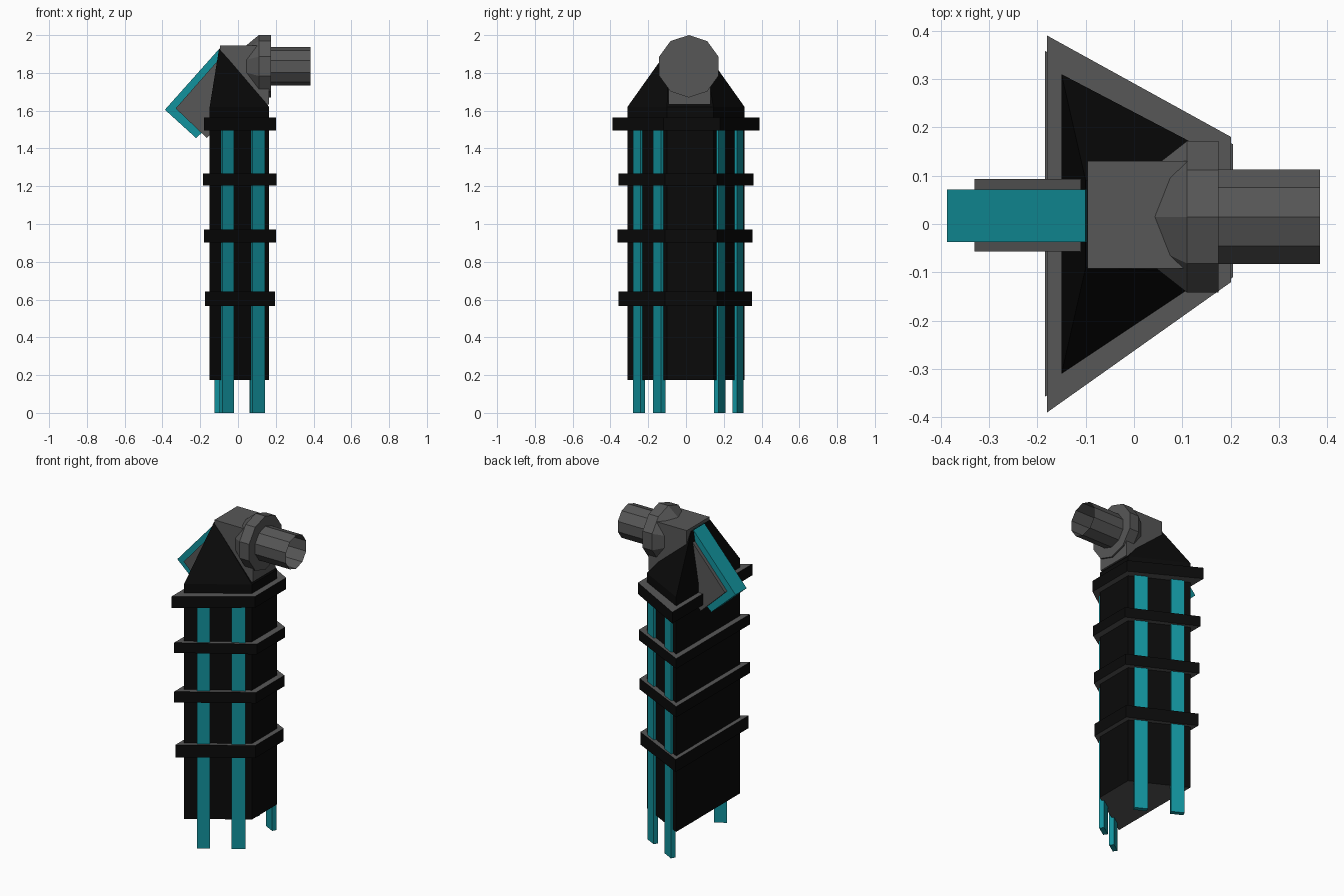
import bpy, bmesh, math
from mathutils import Vector

if "Cube" in bpy.data.objects:
    bpy.data.objects.remove(bpy.data.objects["Cube"])


def material(name, rgb):
    m = bpy.data.materials.new(name)
    m.diffuse_color = (*rgb, 1)
    m.use_nodes = True
    m.node_tree.nodes["Principled BSDF"].inputs["Base Color"].default_value = m.diffuse_color
    return m


BLACK = material("black", (0.003, 0.003, 0.003))
GREY = material("dark grey", (0.095, 0.095, 0.095))
TEAL = material("teal", (0.006, 0.29, 0.34))


def make(name, verts, faces, mats):
    me = bpy.data.meshes.new(name)
    me.from_pydata([tuple(v) for v in verts], [], faces)
    bm = bmesh.new()
    bm.from_mesh(me)
    bmesh.ops.recalc_face_normals(bm, faces=bm.faces)
    bm.to_mesh(me)
    bm.free()
    for m in mats:
        me.materials.append(m)
    ob = bpy.data.objects.new(name, me)
    bpy.context.collection.objects.link(ob)
    return ob


def prism(name, outline, low, high, mats, axis="z"):
    """Extrude a 2D outline along z (xy outline) or along y (xz outline)."""
    n = len(outline)
    verts = [(a, b, h) if axis == "z" else (a, h, b) for h in (low, high) for a, b in outline]
    faces = [list(range(n))[::-1], list(range(n, 2 * n))]
    faces += [(i, (i + 1) % n, n + (i + 1) % n, n + i) for i in range(n)]
    ob = make(name, verts, faces, mats)
    if len(mats) > 1:  # flat horizontal faces take the second colour
        for p in ob.data.polygons:
            p.material_index = 1 if abs(p.normal.z) > 0.9 else 0
    return ob


def lathe_x(name, profile, centre, sides, mat, caps):
    """Revolve (x, radius) points around an axis parallel to x."""
    verts, faces = [], []
    for x, r in profile:
        for i in range(sides):
            a = math.pi / 2 + math.tau * i / sides
            verts.append((x, centre[0] + r * math.cos(a), centre[1] + r * math.sin(a)))
    for k in range(len(profile) - 1):
        for i in range(sides):
            j = (i + 1) % sides
            faces.append((k * sides + i, k * sides + j, (k + 1) * sides + j, (k + 1) * sides + i))
    if caps:
        faces.append(list(range(sides)))
        faces.append(list(range(len(verts) - sides, len(verts))))
    return make(name, verts, faces, [mat])


# Trapezoid magazine-like body
body = [(-0.15, -0.31), (0.165, -0.10), (0.165, 0.145), (-0.15, 0.31)]
prism("body", body, 0.175, 1.62, [BLACK, GREY])

# Sloped roof rising to a short ridge at the back
make("roof", [(x, y, 1.62) for x, y in body] + [(-0.10, -0.09, 1.93), (-0.10, 0.09, 1.93)],
     [(0, 3, 2, 1), (0, 1, 4), (1, 2, 5, 4), (2, 3, 5), (3, 0, 4, 5)], [BLACK])

# Bands: bottom, top, back x, front x, back half width, front y low and high
bands = [
    (0.565, 0.642, -0.175, 0.195, -0.357, 0.350, -0.11, 0.165),
    (0.903, 0.970, -0.180, 0.200, -0.363, 0.353, -0.11, 0.165),
    (1.205, 1.268, -0.184, 0.205, -0.357, 0.358, -0.11, 0.165),
    (1.495, 1.565, -0.180, 0.201, -0.390, 0.390, -0.12, 0.180),
]
for i, (z0, z1, xb, xf, yb0, yb1, yf0, yf1) in enumerate(bands):
    prism(f"band_{i + 1}", [(xb, yb0), (xf, yf0), (xf, yf1), (xb, yb1)], z0, z1, [BLACK, GREY])

# Teal legs lying half sunk along the two slanted sides
for side, (a, b) in {"near": (body[0], body[1]), "far": (body[3], body[2])}.items():
    a, b = Vector(a), Vector(b)
    d = (b - a).normalized()
    n = Vector((-d.y, d.x)) * 0.014
    spans = ((-0.09, -0.03), (0.07, 0.135)) if side == "near" else ((-0.118, -0.05), (0.068, 0.135))
    for k, (x0, x1) in enumerate(spans):
        p, q = (a + (b - a) * ((x + 0.15) / 0.315) for x in (x0, x1))
        prism(f"{side}_leg_{k + 1}", [p - n, q - n, q + n, p + n], 0, 1.53, [TEAL])

# Grey head block on the roof
prism("head_block", [(-0.096, 1.945), (0.11, 1.945), (0.165, 1.80), (0.165, 1.632), (-0.06, 1.632), (-0.096, 1.75)],
      -0.092, 0.13, [GREY], "y")

# Ten-sided flange and open pipe
axis = (0.015, 1.835)
lathe_x("flange", [(-0.02, 0.058), (0.11, 0.165), (0.175, 0.165)], axis, 10, GREY, True)
lathe_x("pipe", [(0.17, 0.103), (0.385, 0.103)], axis, 10, GREY, False)

# Tilted rear grip with a teal L-shaped cover
prism("rear_grip", [(-0.33, 1.612), (-0.165, 1.455), (-0.06, 1.57), (-0.07, 1.85), (-0.11, 1.862)],
      -0.057, 0.093, [GREY], "y")
prism("rear_cover", [(-0.097, 1.93), (-0.387, 1.605), (-0.222, 1.455), (-0.192, 1.482),
                     (-0.33, 1.612), (-0.097, 1.872)], -0.037, 0.071, [TEAL], "y")
